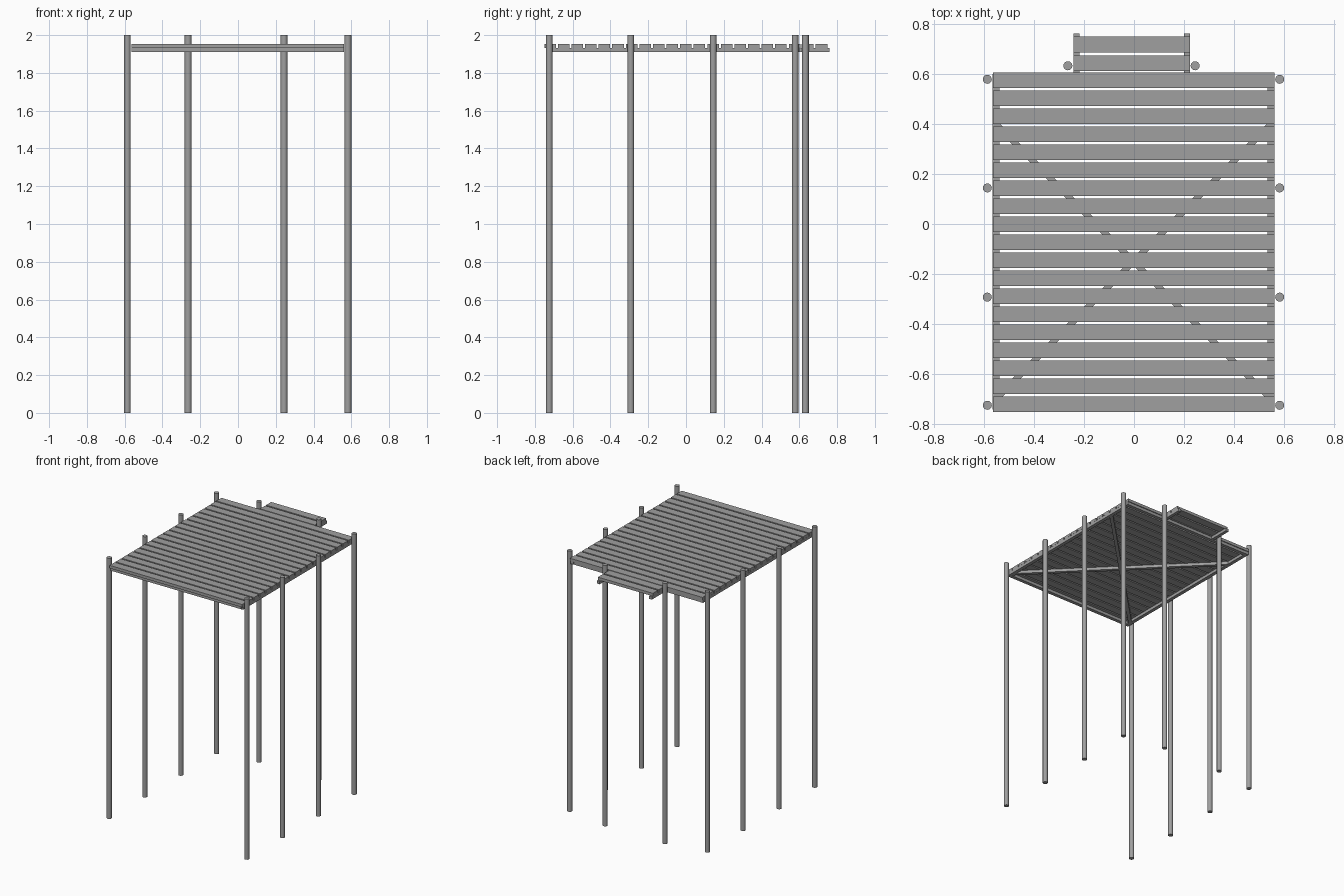
import bpy
import math
from mathutils import Vector

default = bpy.data.objects.get("Cube")
if default:
    bpy.data.objects.remove(default, do_unlink=True)

grey = bpy.data.materials.new("weathered_grey")
grey.use_nodes = True
colour = (0.35, 0.35, 0.35, 1)
grey.diffuse_color = colour
grey.node_tree.nodes["Principled BSDF"].inputs["Base Color"].default_value = colour

BEAM_LOW, PLANK_LOW, PLANK_TOP = 1.91, 1.932, 1.954
CENTRE_X = -0.002


def box(name, x0, x1, y0, y1, z0, z1):
    """Box given by its limits."""
    bpy.ops.mesh.primitive_cube_add(
        size=1, location=((x0 + x1) / 2, (y0 + y1) / 2, (z0 + z1) / 2))
    ob = bpy.context.object
    ob.name = name
    ob.scale = (x1 - x0, y1 - y0, z1 - z0)
    ob.data.materials.append(grey)
    return ob


def beam(name, start, end, width):
    """Flat beam laid between two plan points under the planks."""
    a, b = Vector(start), Vector(end)
    d = b - a
    ob = box(name, -d.length / 2, d.length / 2, -width / 2, width / 2,
             BEAM_LOW, PLANK_LOW)
    ob.location.xy = (a + b) / 2
    ob.rotation_euler.z = math.atan2(d.y, d.x)
    return ob


def post(name, x, y):
    bpy.ops.mesh.primitive_cylinder_add(
        vertices=16, radius=0.018, depth=2, location=(x, y, 1))
    ob = bpy.context.object
    ob.name = name
    ob.data.materials.append(grey)
    bpy.ops.object.shade_smooth_by_angle(angle=math.radians(30))


# Main deck planks
for i in range(19):
    y = -0.75 + i * 0.0719
    box(f"deck_plank_{i + 1}", -0.564, 0.561, y, y + 0.061, PLANK_LOW, PLANK_TOP)

# Small rear platform planks
for i, y in enumerate((0.612, 0.686)):
    box(f"platform_plank_{i + 1}", -0.242, 0.224, y, y + 0.062, PLANK_LOW, PLANK_TOP)

# Beams, posts and braces on both sides
for side, s in (("left", 1), ("right", -1)):
    x = CENTRE_X + s * 0.549
    beam(f"side_beam_{side}", (x, -0.74), (x, 0.60), 0.027)
    for i, y in enumerate((-0.724, -0.292, 0.144, 0.578)):
        post(f"deck_post_{side}_{i + 1}", CENTRE_X + s * 0.584, y)
    beam(f"diagonal_brace_{side}", (CENTRE_X + s * 0.55, -0.70),
         (CENTRE_X - s * 0.55, 0.40), 0.025)
    px = -0.009 + s * 0.221
    beam(f"platform_beam_{side}", (px, 0.60), (px, 0.76), 0.024)
    post(f"platform_post_{side}", -0.010 + s * 0.254, 0.632)

# End beams closing the main frame
for name, y in (("front_beam", -0.727), ("back_beam", 0.585)):
    beam(name, (-0.55, y), (0.546, y), 0.027)
